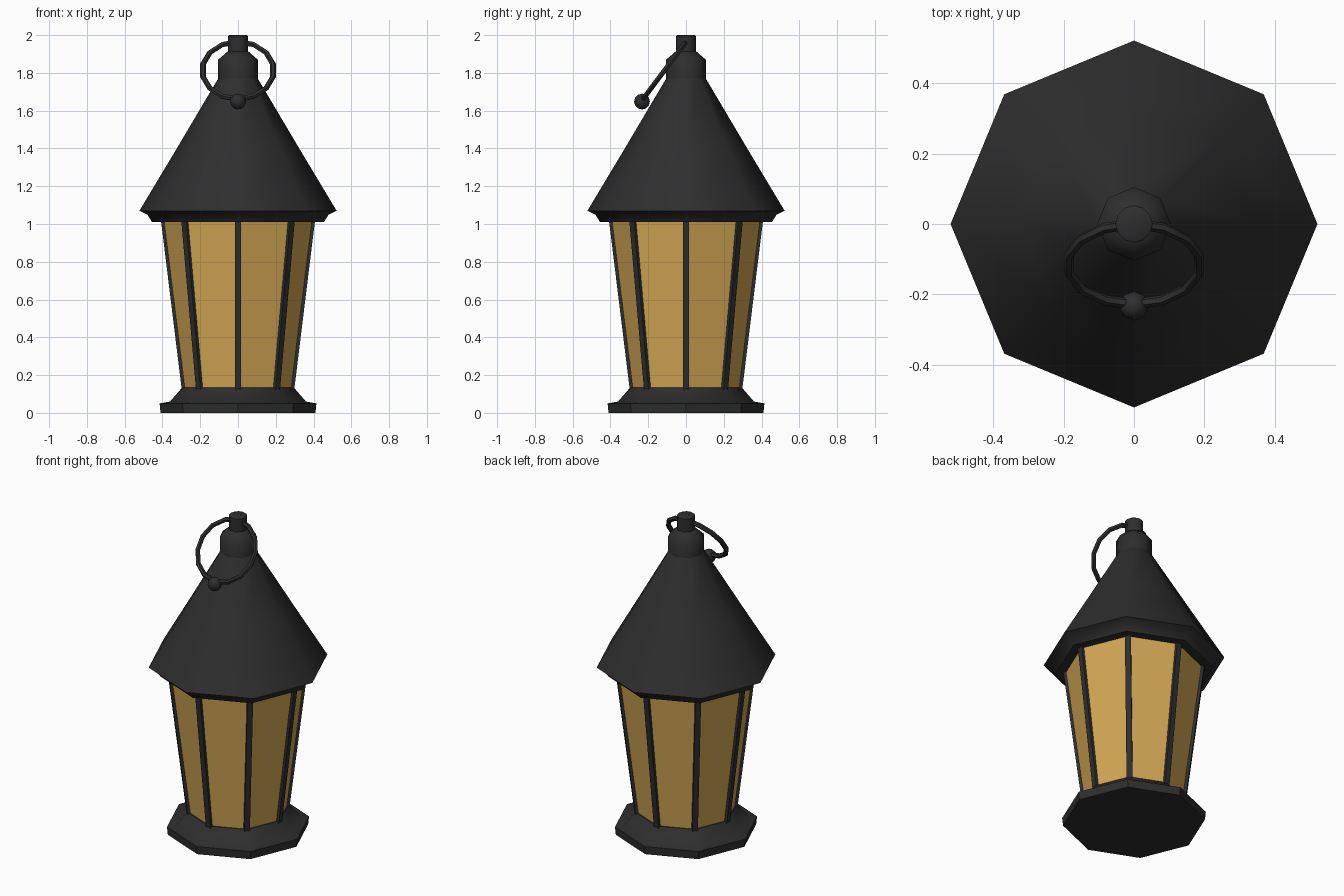
import bpy, bmesh, math
from mathutils import Vector, Matrix

if "Cube" in bpy.data.objects:
    bpy.data.objects.remove(bpy.data.objects["Cube"])


def material(name, rgb):
    m = bpy.data.materials.new(name)
    m.diffuse_color = (*rgb, 1)
    m.use_nodes = True
    m.node_tree.nodes["Principled BSDF"].inputs["Base Color"].default_value = m.diffuse_color
    return m


IRON = material("black iron", (0.027, 0.027, 0.028))
GLASS = material("amber glass", (0.65, 0.385, 0.09))


def finish(name, bm, mat, smooth=None):
    bmesh.ops.recalc_face_normals(bm, faces=bm.faces)
    me = bpy.data.meshes.new(name)
    bm.to_mesh(me)
    bm.free()
    me.materials.append(mat)
    ob = bpy.data.objects.new(name, me)
    bpy.context.collection.objects.link(ob)
    if smooth:
        bpy.ops.object.select_all(action='DESELECT')
        ob.select_set(True)
        bpy.context.view_layer.objects.active = ob
        bpy.ops.object.shade_smooth_by_angle(angle=math.radians(smooth))
    return ob


def lathe(name, profile, mat, sides=8, smooth=None):
    """Stack rings of (radius, z) with a corner on the +x axis; cap both ends."""
    bm = bmesh.new()
    rings = [[bm.verts.new((r * math.cos(math.tau * i / sides),
                            r * math.sin(math.tau * i / sides), z))
              for i in range(sides)] for r, z in profile]
    for a, b in zip(rings, rings[1:]):
        for i in range(sides):
            j = (i + 1) % sides
            bm.faces.new((a[i], a[j], b[j], b[i]))
    bm.faces.new(rings[0])
    bm.faces.new(rings[-1])
    return finish(name, bm, mat, smooth)


# Body: stepped base, tapered glass, roof with collar
lathe("base", [(0.41, 0), (0.415, 0.05), (0.36, 0.06), (0.295, 0.135)], IRON, smooth=42)
lathe("glass_panes", [(0.288, 0.13), (0.398, 1.015)], GLASS)
lathe("roof", [(0.455, 1.01), (0.48, 1.05), (0.522, 1.07), (0.33, 1.39), (0.105, 1.77)],
      IRON, smooth=42)
lathe("collar", [(0.105, 1.75), (0.105, 1.87), (0.053, 1.915)], IRON, smooth=50)
lathe("finial", [(0.053, 1.90), (0.053, 1.995), (0.046, 2.0)], IRON, sides=12, smooth=40)

# Corner bars following the slope of the glass
bm = bmesh.new()
for k in range(8):
    turn = Matrix.Rotation(math.tau * k / 8, 4, 'Z')
    ends = [[bm.verts.new(turn @ Vector((r + dx, dy, z)))
             for dx, dy in ((0, -0.017), (0, 0.017), (-0.035, 0.017), (-0.035, -0.017))]
            for r, z in ((0.298, 0.125), (0.408, 1.02))]
    for i in range(4):
        j = (i + 1) % 4
        bm.faces.new((ends[0][i], ends[0][j], ends[1][j], ends[1][i]))
    bm.faces.new(ends[0])
    bm.faces.new(ends[1])
finish("corner_bars", bm, IRON)

# Hanging ring leaning on the front of the roof
R, r, N, M = 0.19, 0.015, 14, 6
hinge = Vector((0, 0, 1.965))
down = Vector((0, -0.6, -0.8))
side = Vector((1, 0, 0))
normal = side.cross(down)
centre = hinge + down * R
bm = bmesh.new()
rows = []
for i in range(N):
    a = math.tau * i / N
    out = side * math.sin(a) + down * math.cos(a)
    rows.append([bm.verts.new(centre + out * (R + r * math.cos(math.tau * j / M))
                              + normal * r * math.sin(math.tau * j / M)) for j in range(M)])
for i in range(N):
    for j in range(M):
        p, q, s = rows[i], rows[(i + 1) % N], (j + 1) % M
        bm.faces.new((p[j], q[j], q[s], p[s]))
finish("hanging_ring", bm, IRON, smooth=40)

# Knob at the bottom of the ring
bm = bmesh.new()
bmesh.ops.create_uvsphere(bm, u_segments=8, v_segments=6, radius=0.042,
                          matrix=Matrix.Translation((0, -0.233, 1.648)))
finish("ring_knob", bm, IRON, smooth=50)
